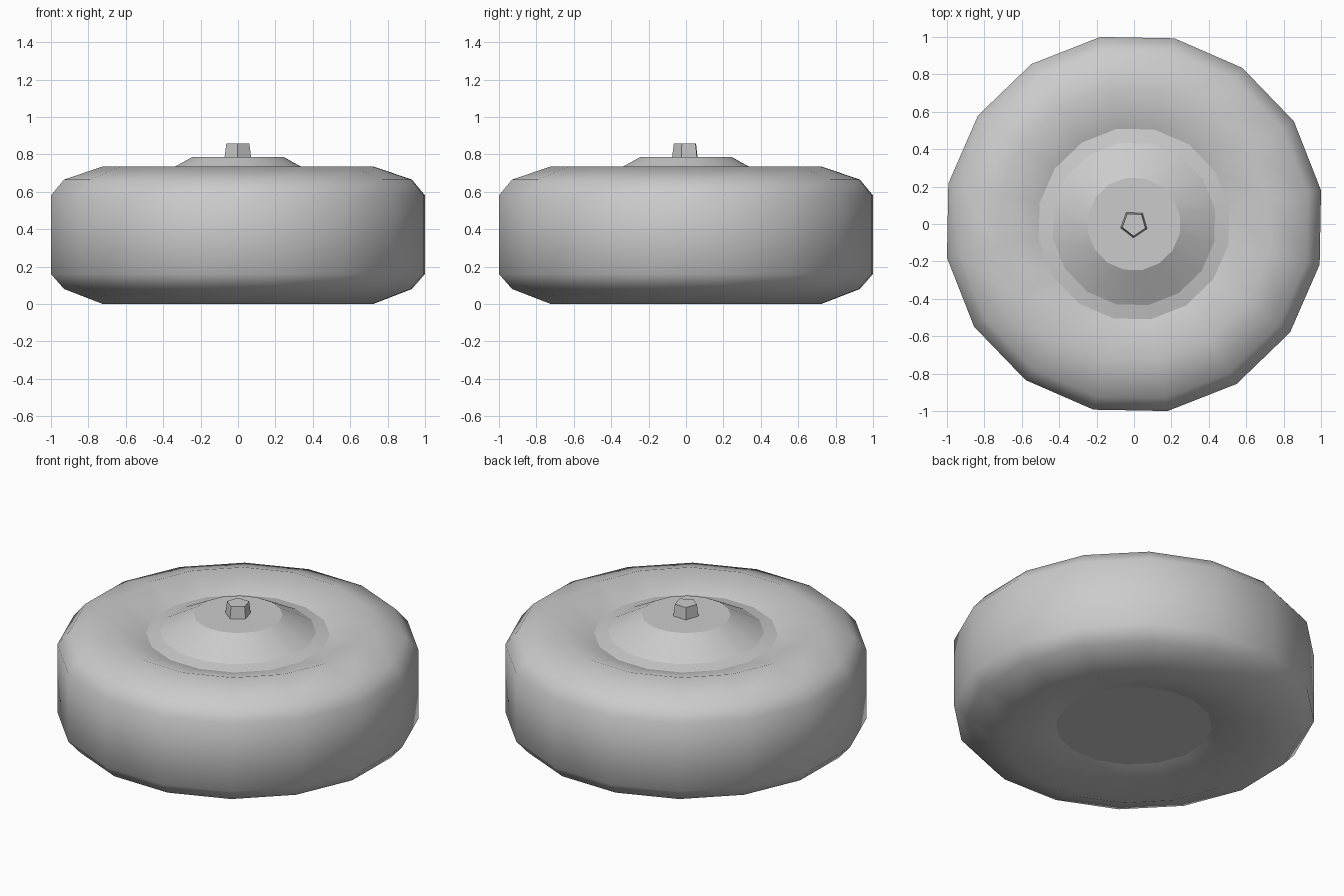
import bpy
import bmesh
from math import cos, sin, radians, tau

cube = bpy.data.objects.get("Cube")
if cube:
    bpy.data.objects.remove(cube, do_unlink=True)

SIDES = 16
TURN = radians(10.2)

grey = bpy.data.materials.new("light grey")
grey.use_nodes = True
GREY = (0.6, 0.6, 0.6, 1)
grey.diffuse_color = GREY
grey.node_tree.nodes["Principled BSDF"].inputs["Base Color"].default_value = GREY


def lathe(name, profile, sides=SIDES, turn=TURN, smooth=None, cap_start=False, cap_end=False):
    """Spin a (radius, height) profile, listed from bottom to top, about z."""
    bm = bmesh.new()
    rings = []
    for r, z in profile:
        angles = [turn + tau * i / sides for i in range(sides)]
        rings.append([bm.verts.new((r * cos(a), r * sin(a), z)) for a in angles])
    for low, high in zip(rings, rings[1:]):
        for i in range(sides):
            j = (i + 1) % sides
            bm.faces.new((low[i], low[j], high[j], high[i]))
    if cap_start:
        bm.faces.new(rings[0][::-1])
    if cap_end:
        bm.faces.new(rings[-1])
    mesh = bpy.data.meshes.new(name)
    bm.to_mesh(mesh)
    bm.free()
    mesh.materials.append(grey)
    obj = bpy.data.objects.new(name, mesh)
    bpy.context.collection.objects.link(obj)
    if smooth:
        bpy.ops.object.select_all(action="DESELECT")
        obj.select_set(True)
        bpy.context.view_layer.objects.active = obj
        bpy.ops.object.shade_smooth_by_angle(angle=radians(smooth))
    return obj


# Rounded tyre with a dished top and underside
lathe("tyre", [(0.44, 0.08), (0.735, 0), (0.945, 0.08), (1.016, 0.16),
               (1.016, 0.58), (0.945, 0.665), (0.735, 0.735), (0.517, 0.665)], smooth=60)

# Flat plate closing the underside
lathe("bottom_plate", [(0.44, 0.08)], cap_start=True)

# Hub with a shallow rim, a cone and a flat top
lathe("hub", [(0.517, 0.665), (0.44, 0.68), (0.25, 0.785)], smooth=15, cap_end=True)

# Five-sided tapered axle stub
lathe("axle_stub", [(0.075, 0.78), (0.065, 0.857)], sides=5, turn=radians(-92), cap_end=True)
